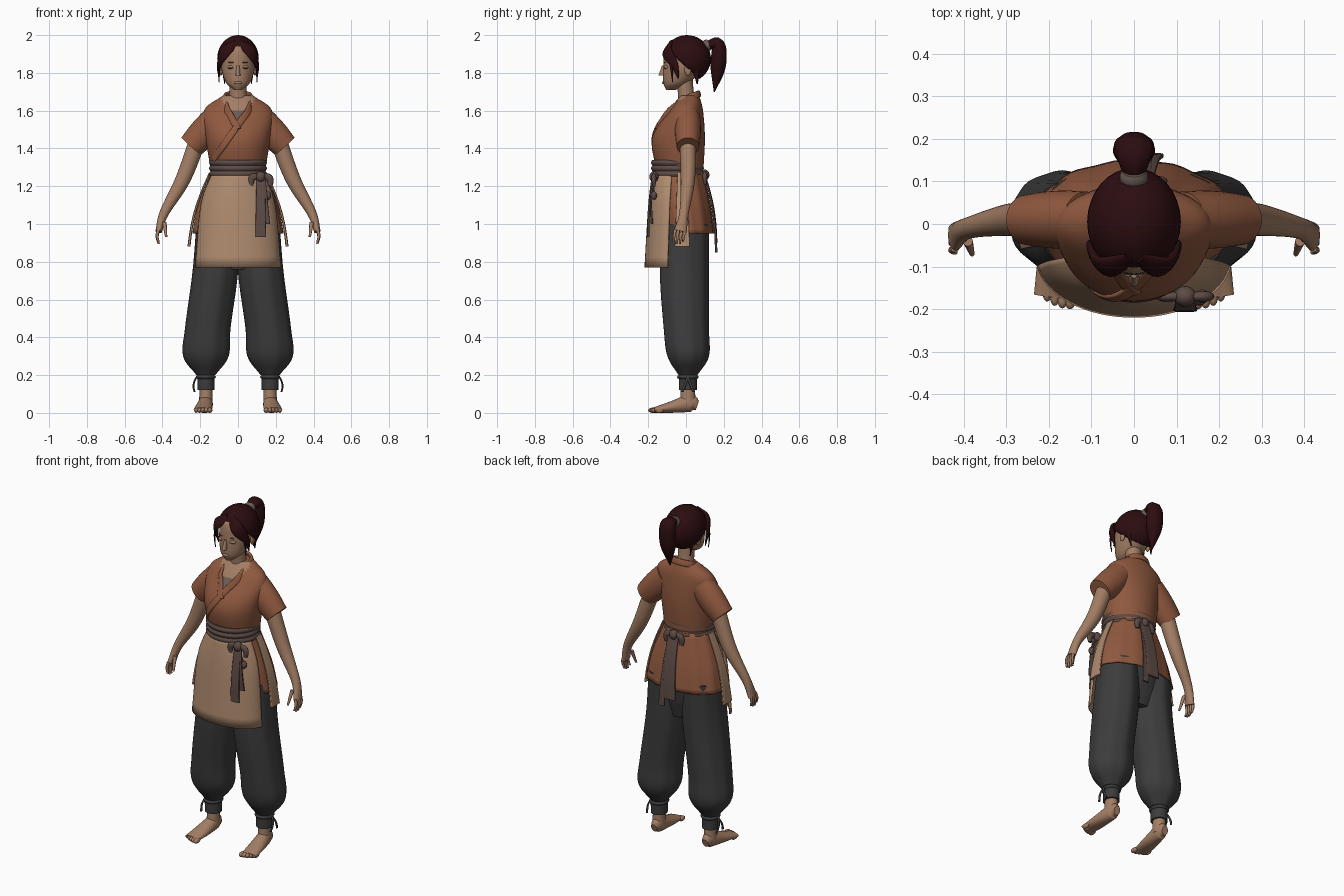
import bpy, bmesh, math
from mathutils import Vector

if "Cube" in bpy.data.objects:
    bpy.data.objects.remove(bpy.data.objects["Cube"])


def material(name, red, green, blue):
    mat = bpy.data.materials.new(name)
    mat.use_nodes = True
    mat.diffuse_color = (red, green, blue, 1)
    mat.node_tree.nodes["Principled BSDF"].inputs["Base Color"].default_value = mat.diffuse_color
    return mat


skin = material("skin", .37, .21, .13)
rust = material("rust cloth", .28, .1, .05)
beige = material("beige cloth", .43, .26, .16)
charcoal = material("charcoal cloth", .045, .045, .045)
hair = material("dark red hair", .025, .004, .005)
taupe = material("taupe sash", .11, .07, .06)
grey = material("grey undershirt", .15, .11, .09)
X, Y, Z = Vector((1, 0, 0)), Vector((0, 1, 0)), Vector((0, 0, 1))


def finish(name, mesh, mat, mirror, thick):
    """Turn a bmesh into a smooth object, optionally thickened and mirrored."""
    bmesh.ops.recalc_face_normals(mesh, faces=mesh.faces)
    data = bpy.data.meshes.new(name)
    mesh.to_mesh(data)
    mesh.free()
    data.materials.append(mat)
    part = bpy.data.objects.new(name, data)
    bpy.context.collection.objects.link(part)
    bpy.ops.object.select_all(action='DESELECT')
    bpy.context.view_layer.objects.active = part
    part.select_set(True)
    bpy.ops.object.shade_smooth_by_angle(angle=math.radians(50))
    if thick:
        part.modifiers.new("Thickness", 'SOLIDIFY').thickness = thick
    if mirror:
        part.modifiers.new("Mirror", 'MIRROR')
    return part


def spline(rows, steps=6):
    """Catmull-Rom interpolation of section rows."""
    pts = [Vector(row) for row in rows]
    pts = [pts[0] * 2 - pts[1]] + pts + [pts[-1] * 2 - pts[-2]]
    out = []
    for before, start, end, after in zip(pts, pts[1:], pts[2:], pts[3:]):
        lead, trail = (end - before) / 2, (after - start) / 2
        for step in range(steps):
            t = step / steps
            ease = t * t * (3 - 2 * t)
            out.append(start.lerp(end, ease) + lead * t * (1 - t) ** 2 - trail * t * t * (1 - t))
    return out + [pts[-2]]


def power(value, exponent):
    return math.copysign(abs(value) ** exponent, value)


def loft(name, mat, rows, across=None, sides=32, square=2, pleats=0, arc=None,
         cap=True, mirror=False, thick=0):
    """Skin oval sections (x, y, z, radius, radius): level, or across the path."""
    rows = spline(rows)
    mesh = bmesh.new()
    rings = []
    first, last = arc or (0, math.tau)
    count = sides + 1 if arc else sides
    for i, row in enumerate(rows):
        centre = Vector(row[:3])
        u, v = X, Y
        if across:
            ahead, behind = rows[min(i + 1, len(rows) - 1)], rows[max(i - 1, 0)]
            path = Vector((ahead - behind)[:3]).normalized()
            u = across(centre) if callable(across) else across
            u = (u - path * u.dot(path)).normalized()
            v = path.cross(u)
        ring = []
        for j in range(count):
            angle = first + (last - first) * j / sides
            swell = 1 + .015 * math.sin(pleats * angle)
            offset = (u * row[3] * power(math.cos(angle), 2 / square)
                      + v * row[4] * power(math.sin(angle), 2 / square))
            ring.append(mesh.verts.new(centre + offset * swell))
        rings.append(ring)
    for low, high in zip(rings, rings[1:]):
        for j in range(sides):
            k = (j + 1) % count
            mesh.faces.new((low[j], low[k], high[k], high[j]))
    if cap and not arc:
        mesh.faces.new(rings[0])
        mesh.faces.new(rings[-1])
    return finish(name, mesh, mat, mirror, thick)


def limb(name, mat, start, end, wide, deep, taper=1, bulge=0, bow=X * 0, **options):
    """Straight or bowed tube that tapers, and swells in the middle."""
    rows = []
    for step in range(5):
        t = step / 4
        arch = math.sin(math.pi * t)
        size = 1 + (taper - 1) * t + bulge * arch
        centre = Vector(start).lerp(Vector(end), t) + bow * arch
        rows.append((*centre, wide * size, deep * size))
    return loft(name, mat, rows, **options)


def ball(name, mat, centre, size, mirror=False, trim=None, thick=0):
    """Ellipsoid, keeping only the side of a trimming plane (point, normal)."""
    mesh = bmesh.new()
    bmesh.ops.create_uvsphere(mesh, u_segments=32, v_segments=20, radius=1)
    bmesh.ops.scale(mesh, vec=size, verts=mesh.verts)
    bmesh.ops.translate(mesh, vec=centre, verts=mesh.verts)
    if trim:
        everything = mesh.verts[:] + mesh.edges[:] + mesh.faces[:]
        bmesh.ops.bisect_plane(mesh, geom=everything, plane_co=trim[0], plane_no=trim[1], clear_inner=True)
    return finish(name, mesh, mat, mirror, thick)


# Joints of the left side
shoulder, elbow = Vector((.2, .01, 1.48)), Vector((.29, .01, 1.24))
wrist, knuckles = Vector((.39, -.01, 1.06)), Vector((.42, -.03, .96))
ankle = Vector((.17, .01, .12))

# Tunic body, with the open neckline coloured by rule
torso_rows = [(0, -.03, 1.26, .14, .12), (0, -.04, 1.45, .17, .14),
              (0, 0, 1.6, .18, .09), (0, .02, 1.68, .08, .05)]
torso = loft("tunic_body", rust, torso_rows, sides=80)
torso.data.materials.append(grey)
torso.data.materials.append(skin)
for face in torso.data.polygons:
    spot = face.center
    if spot.y < 0 and abs(spot.x) < (spot.z - 1.49) / 2:
        face.material_index = 2 if spot.z > 1.6 else 1


def chest_line(start, end):
    """Points along a line (x, z) laid on the front of the tunic body."""
    points = []
    for step in range(5):
        x, z = Vector(start).lerp(Vector(end), step / 4)
        row = min(spline(torso_rows, 20), key=lambda r: abs(r[2] - z))
        y = row[1] - row[4] * math.sqrt(max(0, 1 - (x / row[3]) ** 2))
        points.append(Vector((x, y, z)))
    return points


# Crossed collar running around the nape
nape = [Vector((.07 * math.cos(a), .02 + .05 * math.sin(a), 1.67 + .02 * math.sin(a)))
        for a in (math.pi * step / 4 for step in range(5))]
collar = chest_line((-.13, 1.34), (.06, 1.61)) + nape + chest_line((-.06, 1.61), (0, 1.5))
loft("collar", rust, [(*point, .008, .018) for point in collar], across=lambda c: c + Z * .02 - Z * c.z, square=3)

# Sleeves, arms and hands
limb("sleeves", rust, (.11, .01, 1.56), (.25, .01, 1.41), .066, .076, taper=.9, bulge=.08, across=Y, mirror=True)
loft("arms", skin, [(*shoulder, .045, .046), (*elbow, .038, .04), (*wrist, .025, .025),
                    (*knuckles, .034, .017)], across=Y, mirror=True)
for i in range(4):
    base = knuckles + Y * (i * .017 - .027) + Z * .01
    length = .08 - abs(i - 1.5) * .01
    limb(f"finger_{i}", skin, base, base - Z * length - Y * .01, .01, .009, taper=.6, bow=X * .008,
         sides=10, mirror=True)
limb("thumbs", skin, wrist - Z * .05 - Y * .03, (.38, -.07, .93), .012, .012, taper=.5, sides=10, mirror=True)

# Tunic skirt, apron and side panels
loft("tunic_skirt", rust, [(0, -.03, 1.28, .14, .12), (0, -.01, 1.1, .21, .14), (0, .01, .95, .24, .14)],
     sides=64, pleats=12, cap=False, thick=.006)
loft("apron", beige, [(0, -.06, 1.27, .14, .12), (0, -.07, 1.1, .2, .13), (0, -.08, .77, .23, .14)],
     arc=(math.pi * 1.04, math.pi * 1.96), thick=.008)
limb("side_panels", beige, (.15, -.02, 1.27), (.26, -.02, .88), .005, .025, taper=1.6, bow=X * .02,
     square=4, mirror=True)

# Sash in three folds
for i in range(3):
    base = Vector((0, -.045, 1.25 + i * .03))
    limb(f"sash_fold_{i}", taupe, base, base + Z * .03, .146, .133, bulge=.05, sides=48)

# Knots with loops and hanging tails, at the front left and the middle of the back
front_knot, back_knot = Vector((.12, -.17, 1.25)), Vector((.01, .1, 1.26))
for side, knot in (("front", front_knot), ("back", back_knot)):
    ball(f"{side}_knot", taupe, knot, (.026, .024, .028))
    for i, sway in enumerate((-1, 1)):
        limb(f"{side}_loop_{i}", taupe, knot, knot + X * sway * .05 - Z * .05, .008, .012, bulge=.6,
             bow=X * sway * .02 + Z * .02, across=Y, sides=12)


def tail(name, start, end, wide, bow):
    limb(name, taupe, start, end, wide, .005, taper=1.3, bow=bow, square=4)


tail("front_tail_long", front_knot, (.12, -.2, .93), .022, Y * -.01)
tail("front_tail_short", front_knot + X * .01, (.15, -.18, 1), .015, Y * -.01)
tail("back_tail_wide", back_knot, (0, .16, .9), .032, Y * .015)
tail("back_tail_thin", back_knot + X * .02, (.05, .16, .85), .015, Y * .015)
tassel = front_knot + X * .04 - Z * .1
limb("tassel_cord", taupe, front_knot, tassel, .004, .004, sides=8)
ball("tassel", taupe, tassel, (.016, .016, .022))

# Baggy trousers gathered into tied cuffs
limb("trouser_hips", charcoal, (0, -.01, .76), (0, -.01, 1.2), .14, .09, bulge=.4)
loft("trouser_legs", charcoal, [(.11, 0, 1, .11, .12), (.12, -.01, .75, .12, .13), (.16, 0, .45, .12, .12),
                                (.17, .01, .3, .12, .11), (*ankle + Z * .08, .05, .05)],
     sides=48, pleats=9, mirror=True)
limb("trouser_cuffs", charcoal, ankle, ankle + Z * .09, .045, .048, mirror=True)
limb("cuff_bands", charcoal, ankle + Z * .06, ankle + Z * .08, .046, .05, bulge=.15, mirror=True)
for i, sway in enumerate((-1, 1)):
    knot = ankle + X * .05 + Z * .07
    limb(f"cuff_tie_{i}", charcoal, knot, knot + X * .01 + Y * sway * .03 - Z * .08, .005, .007,
         bow=X * .01, sides=8, mirror=True)

# Bare feet
limb("ankles", skin, ankle + Z * .05, ankle - Z * .08, .032, .036, taper=1.15, mirror=True)
loft("feet", skin, [(.17, .06, .04, .02, .025), (.17, .02, .05, .035, .045), (.18, -.08, .03, .045, .03),
                    (.19, -.17, .015, .045, .014)], across=X, mirror=True)
for i in range(5):
    ball(f"toe_{i}", skin, (.15 + i * .018, -.175 + i * i * .002, .014), (.014 - i * .001, .025, .014), mirror=True)

# Neck, head and face
limb("neck", skin, (0, .01, 1.6), (0, -.01, 1.78), .054, .05, taper=.9, bulge=-.1)
loft("head", skin, [(0, -.08, 1.71, .02, .025), (0, -.05, 1.75, .065, .07), (0, -.01, 1.84, .09, .11),
                    (0, 0, 1.93, .08, .11), (0, 0, 1.97, .04, .06)])
limb("nose", skin, (0, -.115, 1.84), (0, -.128, 1.785), .008, .012, taper=1.6, sides=14)
ball("lips", skin, (0, -.118, 1.748), (.022, .009, .008))
ball("eyelids", skin, (.036, -.103, 1.83), (.02, .014, .011), mirror=True)
for name, height in (("lash_lines", 1.826), ("eyebrows", 1.855)):
    ball(name, taupe, (.036, -.113, height), (.018, .005, .002), mirror=True)
ball("ears", skin, (.09, .01, 1.815), (.009, .018, .03), mirror=True)

# Hair cap trimmed along a sloping hairline, with a parted fringe and loose locks
ball("hair_cap", hair, (0, .005, 1.875), (.11, .127, .125), trim=(Y * .03 + Z * 1.805, Y * .9 + Z), thick=.006)
loft("fringe", hair, [(.01, -.08, 1.96, .01, .02), (.07, -.1, 1.91, .014, .035), (.1, -.06, 1.84, .01, .02),
                      (.1, -.04, 1.77, .002, .003)], across=lambda c: c + Z * .04 - Z * c.z, mirror=True)
limb("front_locks", hair, (.08, -.085, 1.9), (.1, -.07, 1.75), .008, .012, taper=.2, bow=X * .01, mirror=True)
limb("nape_locks", hair, (.08, .05, 1.84), (.07, .06, 1.74), .01, .02, taper=.2, mirror=True)

# Ponytail and its tie
limb("hair_tie", grey, (0, .095, 1.935), (0, .125, 1.955), .028, .026, bulge=.2, across=X)
loft("ponytail", hair, [(0, .1, 1.94, .02, .02), (0, .17, 1.95, .045, .035), (0, .17, 1.83, .045, .04),
                        (0, .15, 1.7, .003, .003)], across=X, sides=40, pleats=9)
